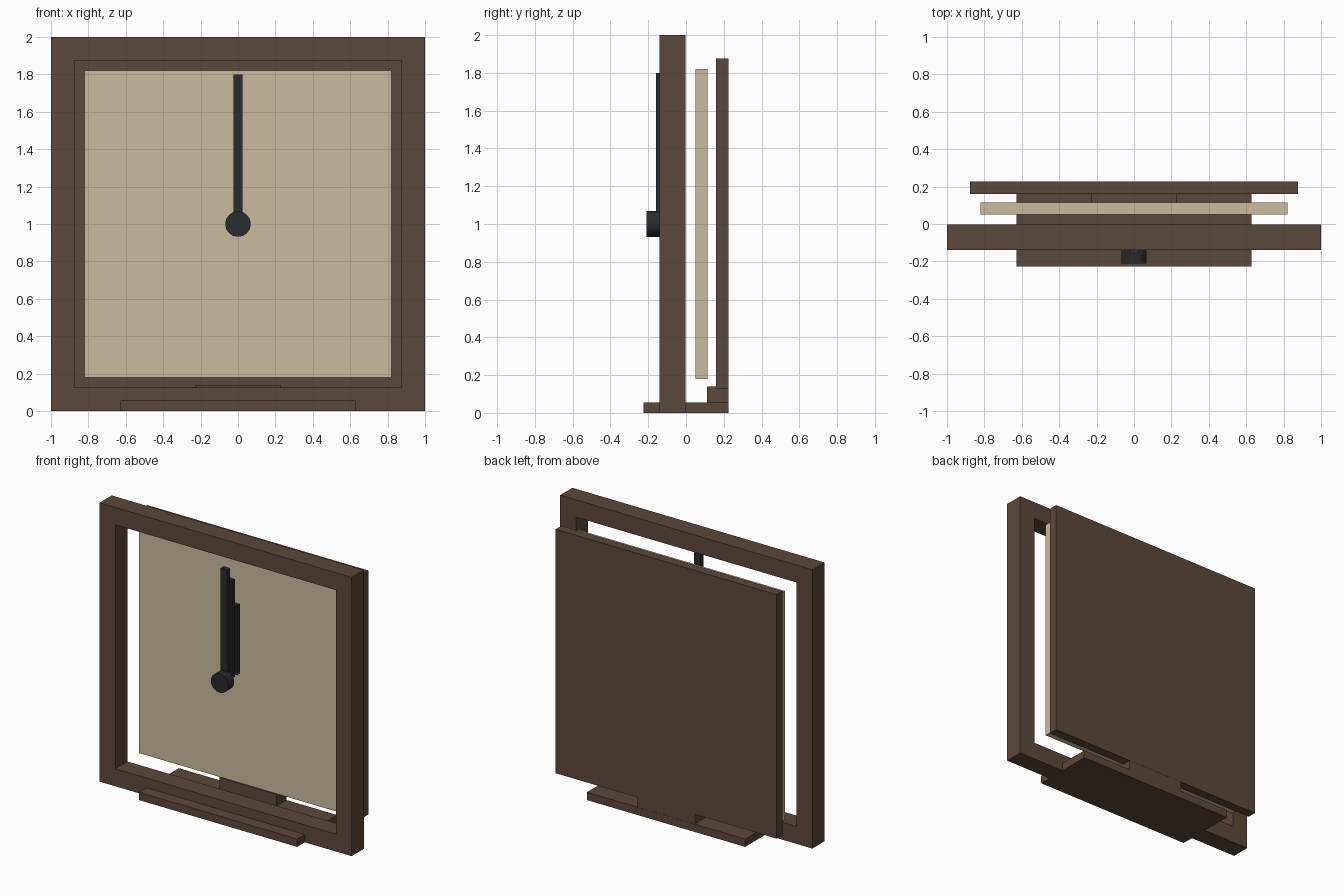
import bpy, bmesh, math
from mathutils import Vector

cube = bpy.data.objects.get("Cube")
if cube:
    bpy.data.objects.remove(cube, do_unlink=True)


def material(name, rgb):
    mat = bpy.data.materials.new(name)
    mat.use_nodes = True
    colour = (*rgb, 1)
    mat.diffuse_color = colour
    mat.node_tree.nodes["Principled BSDF"].inputs["Base Color"].default_value = colour
    return mat


walnut = material("walnut brown", (0.105, 0.065, 0.044))
cream = material("cream", (0.59, 0.50, 0.345))
black = material("soft black", (0.024, 0.025, 0.027))


def add_object(name, bm, mat):
    bmesh.ops.recalc_face_normals(bm, faces=bm.faces)
    mesh = bpy.data.meshes.new(name)
    bm.to_mesh(mesh)
    bm.free()
    mesh.materials.append(mat)
    obj = bpy.data.objects.new(name, mesh)
    bpy.context.collection.objects.link(obj)
    return obj


def box(name, half_width, y, z, mat):
    """Box centred on x = 0, spanning the given y and z ranges."""
    bm = bmesh.new()
    bmesh.ops.create_cube(bm, size=1)
    size = Vector((half_width * 2, y[1] - y[0], z[1] - z[0]))
    bmesh.ops.scale(bm, vec=size, verts=bm.verts)
    bmesh.ops.translate(bm, vec=(0, sum(y) / 2, sum(z) / 2), verts=bm.verts)
    return add_object(name, bm, mat)


def square_frame(name, outer, inner, y, z_mid, mat):
    """Square ring drawn as four mitred faces, then extruded backwards."""
    bm = bmesh.new()
    corners = [(-1, -1), (1, -1), (1, 1), (-1, 1)]
    rings = [[bm.verts.new((cx * h, y[0], z_mid + cz * h)) for cx, cz in corners]
             for h in (outer, inner)]
    faces = []
    for i in range(4):
        j = (i + 1) % 4
        faces.append(bm.faces.new((rings[0][i], rings[0][j], rings[1][j], rings[1][i])))
    extruded = bmesh.ops.extrude_face_region(bm, geom=faces, use_keep_orig=True)
    moved = [e for e in extruded["geom"] if isinstance(e, bmesh.types.BMVert)]
    bmesh.ops.translate(bm, vec=(0, y[1] - y[0], 0), verts=moved)
    return add_object(name, bm, mat)


# Wooden case: open front frame, back panel, foot and support block
square_frame("front_frame", 1, 0.875, (-0.14, -0.003), 1, walnut)
box("back_panel", 0.876, (0.16, 0.226), (0.126, 1.876), walnut)
box("base_foot", 0.628, (-0.226, 0.226), (0, 0.056), walnut)
box("support_block", 0.227, (0.112, 0.225), (0.055, 0.14), walnut)

# Floating dial plate
box("dial_plate", 0.82, (0.05, 0.114), (0.18, 1.82), cream)

# Three stacked hands, all pointing up from the centre
hands = {"second_hand": (-0.16, 1.8), "minute_hand": (-0.103, 1.7), "hour_hand": (-0.046, 1.5)}
for name, (front, top) in hands.items():
    box(name, 0.025, (front, front + 0.034), (1, top), black)

# Round hub in front of the hands
bpy.ops.mesh.primitive_cylinder_add(vertices=32, radius=0.068, depth=0.07,
                                    location=(0, -0.175, 1), rotation=(math.pi / 2, 0, 0))
hub = bpy.context.object
hub.name = "centre_hub"
hub.data.materials.append(black)
bpy.ops.object.shade_smooth_by_angle()
